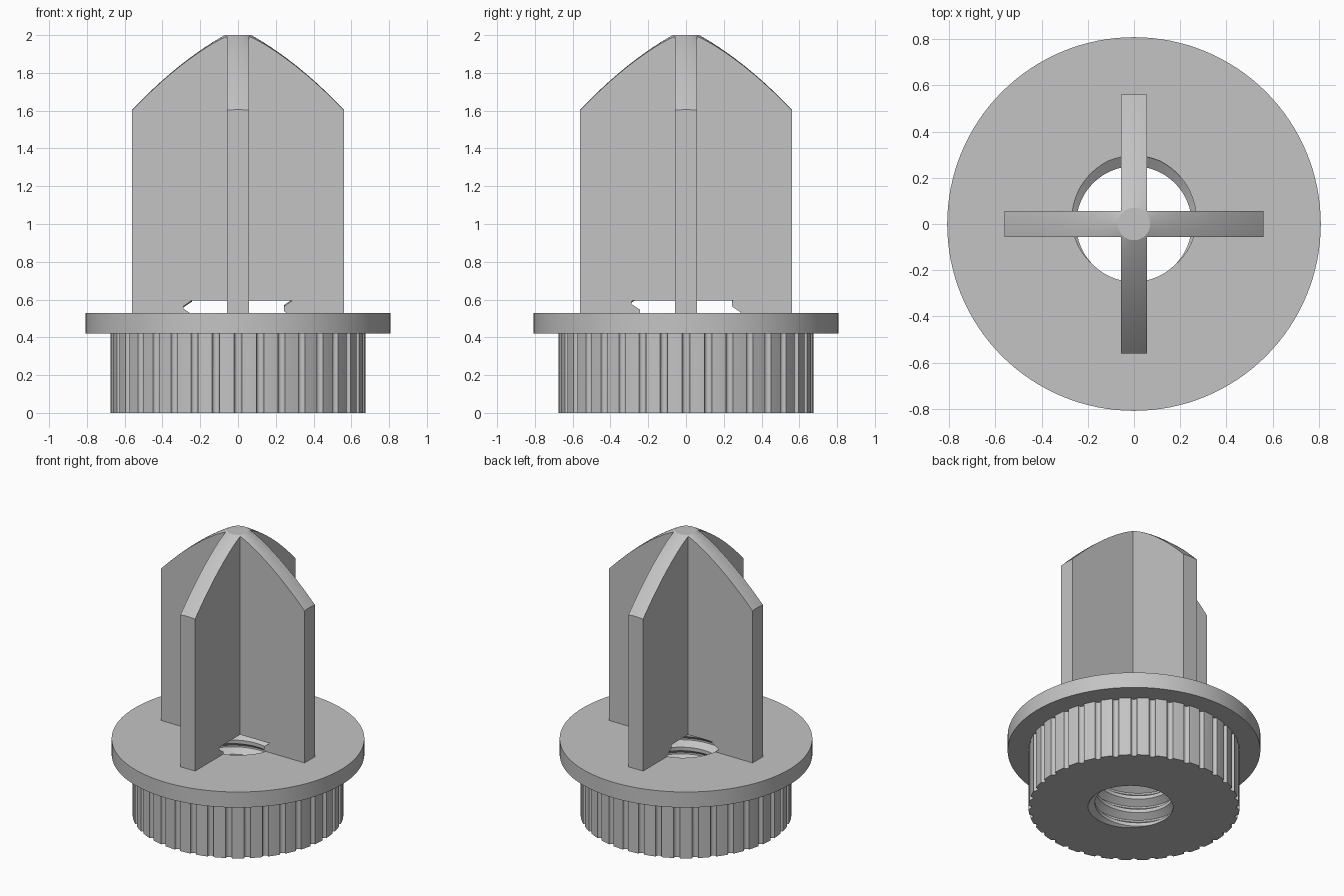
import bpy, bmesh, math
from math import sin, cos, pi, tau

cube = bpy.data.objects.get("Cube")
if cube:
    bpy.data.objects.remove(cube, do_unlink=True)

grey = bpy.data.materials.new("plain_grey")
grey.use_nodes = True
colour = (0.55, 0.55, 0.55, 1)
grey.diffuse_color = colour
grey.node_tree.nodes["Principled BSDF"].inputs["Base Color"].default_value = colour


def finish(bm, name):
    bmesh.ops.recalc_face_normals(bm, faces=bm.faces)
    mesh = bpy.data.meshes.new(name)
    bm.to_mesh(mesh)
    bm.free()
    mesh.materials.append(grey)
    ob = bpy.data.objects.new(name, mesh)
    bpy.context.collection.objects.link(ob)
    return ob


def prism(name, outline, low, high):
    bm = bmesh.new()
    face = bm.faces.new([bm.verts.new((x, y, low)) for x, y in outline])
    top = bmesh.ops.extrude_face_region(bm, geom=[face])["geom"]
    bmesh.ops.translate(bm, vec=(0, 0, high - low),
                        verts=[v for v in top if isinstance(v, bmesh.types.BMVert)])
    return finish(bm, name)


def lathe(name, profile, steps=128):
    bm = bmesh.new()
    verts = [bm.verts.new((r, 0, z)) for r, z in profile]
    edges = [bm.edges.new(pair) for pair in zip(verts, verts[1:])]
    bmesh.ops.spin(bm, geom=verts + edges, axis=(0, 0, 1), cent=(0, 0, 0),
                   angle=tau, steps=steps)
    bmesh.ops.remove_doubles(bm, verts=bm.verts, dist=0.0001)
    return finish(bm, name)


def combine(target, other, operation):
    mod = target.modifiers.new(operation, "BOOLEAN")
    mod.operation, mod.object, mod.solver = operation, other, "EXACT"
    bpy.context.view_layer.objects.active = target
    bpy.ops.object.modifier_apply(modifier=mod.name)
    bpy.data.objects.remove(other, do_unlink=True)


# Flange disc
flange = lathe("threaded_knob", [(0, 0.42), (0.808, 0.42), (0.808, 0.53), (0, 0.53)])

# Grip with round grooves cut around its rim
GRIP, GROOVE, TEETH = 0.675, 0.02, 36
outline = []
for i in range(TEETH):
    a = tau * i / TEETH
    for k in range(9):                       # half-round groove
        t = pi * k / 8
        r, s = GRIP - GROOVE * sin(t), -GROOVE * cos(t)
        outline.append((r * cos(a) - s * sin(a), r * sin(a) + s * cos(a)))
    for f in (0.35, 0.5, 0.65):              # land between grooves
        b = a + f * tau / TEETH
        outline.append((GRIP * cos(b), GRIP * sin(b)))
grip = prism("grip", outline, 0, 0.47)

# Crossed fins trimmed by a domed top
L, W = 0.56, 0.057
quarter = [(L, -W), (L, W), (W, W)]
cross = []
for i in range(4):
    c, s = round(cos(i * pi / 2)), round(sin(i * pi / 2))
    cross += [(x * c - y * s, x * s + y * c) for x, y in quarter]
fins = prism("fins", cross, 0.48, 2.1)
arc = []
for i in range(17):
    d = 0.57 * i / 16
    arc.append((0.07 + d, 2 - 0.56 * d - 0.5 * d * d))
dome = lathe("dome", [(0, 2)] + arc + [(arc[-1][0], 0.4), (0, 0.4)])
combine(fins, dome, "INTERSECT")

# Threaded bore: a helical surface, trimmed flat at both ends
PITCH, SEGS, TURNS = 0.1, 64, 10
section = [(-0.006, 0.295), (0.006, 0.295), (0.0375, 0.25), (0.0625, 0.25)]
rows = [(turn * PITCH + dz, r) for turn in range(TURNS) for dz, r in section]
bm = bmesh.new()
grid = []
for j in range(SEGS):
    a = tau * j / SEGS
    grid.append([bm.verts.new((r * cos(a), r * sin(a), z - 0.195 + PITCH * j / SEGS))
                 for z, r in rows])
N = len(section)
for j in range(SEGS):
    shift = N if j == SEGS - 1 else 0        # the last column joins one turn up
    nxt = grid[(j + 1) % SEGS]
    for k in range(len(rows) - 1 - shift):
        bm.faces.new((grid[j][k], nxt[k + shift], nxt[k + 1 + shift], grid[j][k + 1]))
for height, normal in ((-0.04, -1), (0.595, 1)):
    bmesh.ops.bisect_plane(bm, geom=bm.verts[:] + bm.edges[:] + bm.faces[:],
                           plane_co=(0, 0, height), plane_no=(0, 0, normal),
                           clear_outer=True)
    bmesh.ops.holes_fill(bm, edges=[e for e in bm.edges if e.is_boundary and
                         all(abs(v.co.z - height) < 0.0001 for v in e.verts)], sides=0)
bore = finish(bm, "bore_cutter")
bore.hide_render = True

# Join everything into one solid and cut the bore
combine(flange, grip, "UNION")
combine(flange, fins, "UNION")
combine(flange, bore, "DIFFERENCE")

bpy.ops.object.select_all(action="DESELECT")
flange.select_set(True)
bpy.context.view_layer.objects.active = flange
bpy.ops.object.shade_smooth_by_angle(angle=math.radians(25))
